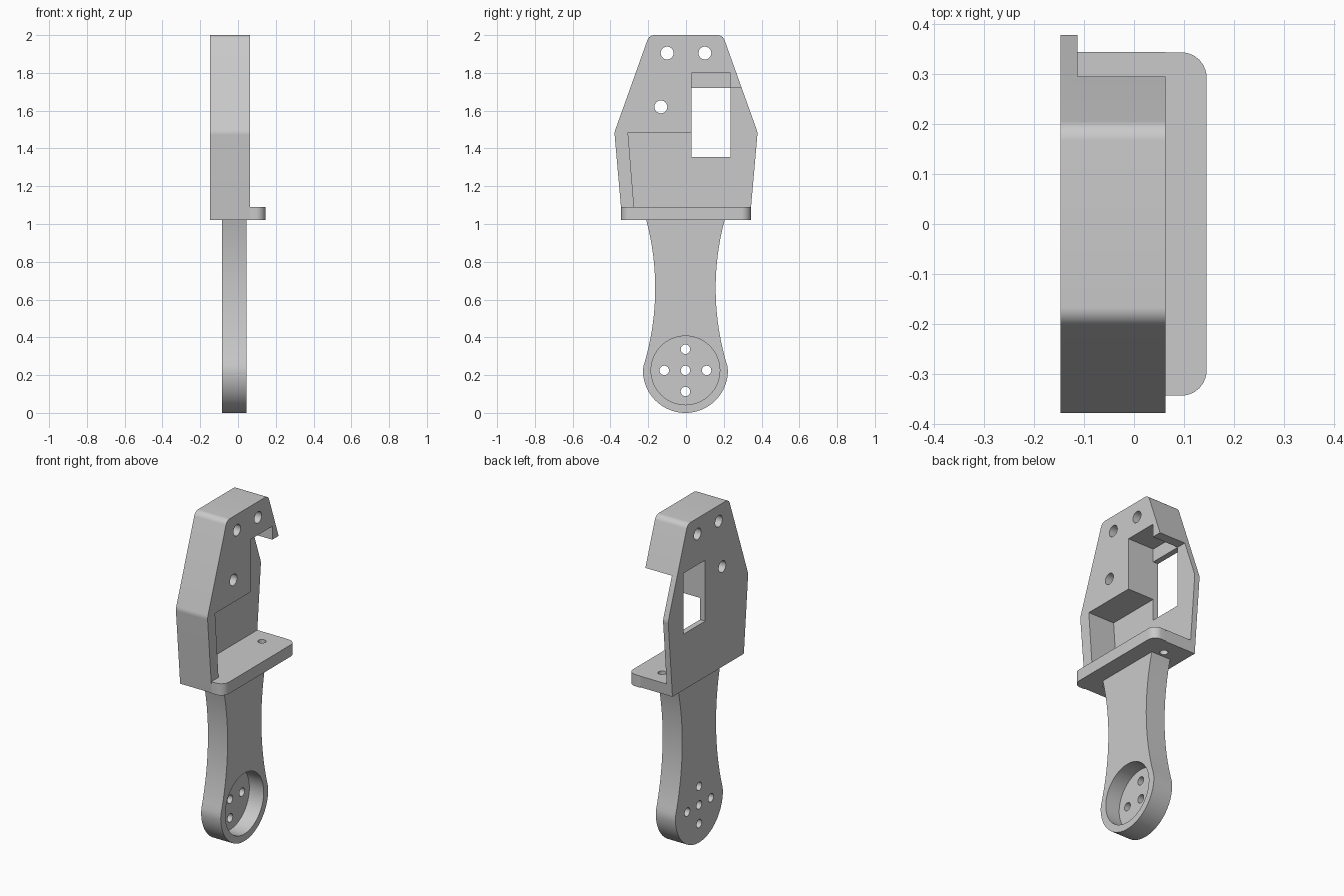
import bpy, bmesh, math
from mathutils import Vector

cube = bpy.data.objects.get("Cube")
if cube:
    bpy.data.objects.remove(cube)

GREY = (0.59, 0.59, 0.59, 1)
grey = bpy.data.materials.new("plain_grey")
grey.use_nodes = True
grey.diffuse_color = GREY
grey.node_tree.nodes["Principled BSDF"].inputs["Base Color"].default_value = GREY


def prism(name, outline, axis, lo, hi):
    """Extrude a 2D outline: (y, z) along x, or (x, y) along z."""
    bm = bmesh.new()
    place = (lambda a, b: (lo, a, b)) if axis == "x" else (lambda a, b: (a, b, lo))
    face = bm.faces.new([bm.verts.new(place(a, b)) for a, b in outline])
    moved = bmesh.ops.extrude_face_region(bm, geom=[face])["geom"]
    step = Vector((hi - lo, 0, 0)) if axis == "x" else Vector((0, 0, hi - lo))
    bmesh.ops.translate(bm, vec=step, verts=[v for v in moved if isinstance(v, bmesh.types.BMVert)])
    bmesh.ops.recalc_face_normals(bm, faces=bm.faces)
    mesh = bpy.data.meshes.new(name)
    bm.to_mesh(mesh)
    bm.free()
    mesh.materials.append(grey)
    obj = bpy.data.objects.new(name, mesh)
    bpy.context.collection.objects.link(obj)
    return obj


def circle(cx, cy, r, n=32):
    return [(cx + r * math.cos(math.tau * i / n), cy + r * math.sin(math.tau * i / n)) for i in range(n)]


def rounded(points, n=8):
    """Replace each (a, b, radius) corner by an arc."""
    out = []
    for i, (a, b, r) in enumerate(points):
        p = Vector((a, b))
        if not r:
            out.append((a, b))
            continue
        u = (Vector(points[i - 1][:2]) - p).normalized()
        v = (Vector(points[(i + 1) % len(points)][:2]) - p).normalized()
        half = u.angle(v) / 2
        centre = p + (u + v).normalized() * (r / math.sin(half))
        start = p + u * (r / math.tan(half)) - centre
        end = p + v * (r / math.tan(half)) - centre
        for k in range(n + 1):
            out.append(tuple(centre + start.lerp(end, k / n).normalized() * r))
    return out


def cut(obj, cutters):
    bpy.context.view_layer.objects.active = obj
    for c in cutters:
        mod = obj.modifiers.new("cut", "BOOLEAN")
        mod.operation, mod.solver, mod.object = "DIFFERENCE", "EXACT", c
        bpy.ops.object.modifier_apply(modifier=mod.name)
        bpy.data.objects.remove(c)


def smooth(obj):
    bpy.ops.object.select_all(action="DESELECT")
    obj.select_set(True)
    bpy.context.view_layer.objects.active = obj
    bpy.ops.object.shade_smooth_by_angle(angle=math.radians(25))


# Head: thick tapered block with rounded shoulders
head = prism("bracket_head", rounded([
    (-0.338, 1.02, 0), (0.338, 1.02, 0), (0.379, 1.485, 0.06),
    (0.195, 2.0, 0.04), (-0.195, 2.0, 0.04), (-0.379, 1.485, 0.06)]), "x", -0.147, 0.063)

# Stepped pocket leaving a thin back wall, then window and bolt holes
pocket = prism("pocket", [
    (-0.307, 1.485), (0.028, 1.485), (0.028, 1.80), (0.235, 1.80),
    (0.235, 1.72), (0.5, 1.72), (0.5, 1.09), (-0.275, 1.09)], "x", -0.113, 0.3)
window = prism("window", [(0.028, 1.355), (0.235, 1.355), (0.235, 1.72), (0.028, 1.72)], "x", -0.3, 0.0)
bolts = [prism("bolt_hole", circle(y, z, 0.034), "x", -0.3, 0.3)
         for y, z in ((-0.1, 1.905), (0.1, 1.905), (-0.133, 1.62))]
shelf_holes = [prism("shelf_hole", circle(-0.01, y, 0.023), "z", 0.95, 1.15) for y in (-0.24, 0.24)]
cut(head, [pocket, window] + bolts + shelf_holes)
smooth(head)

# Shelf lip projecting from the foot of the head
shelf = prism("shelf_lip", rounded([
    (0.063, -0.343, 0), (0.145, -0.343, 0.05), (0.145, 0.343, 0.05), (0.063, 0.343, 0)]), "z", 1.02, 1.09)
smooth(shelf)

# Arm: waisted sides running into a round end
hub_y, hub_z, hub_r = -0.003, 0.225, 0.225
side = []
for i in range(25):
    z = 1.02 - 0.77 * i / 24
    side.append((0.16 + 1.4 - math.sqrt(1.4 ** 2 - (z - 0.66) ** 2), z))
end = [(hub_r * math.cos(t), hub_z + hub_r * math.sin(t))
       for t in (-math.pi * k / 40 for k in range(41))]
outline = side + end + [(-y, z) for y, z in reversed(side)]
arm = prism("arm", [(y + hub_y, z) for y, z in outline], "x", -0.085, 0.045)

# Round recess with five screw holes
recess = prism("recess", circle(hub_y, hub_z, 0.182, 64), "x", -0.05, 0.2)
screws = [prism("screw_hole", circle(hub_y + dy, hub_z + dz, 0.025, 24), "x", -0.2, 0.2)
          for dy, dz in ((0, 0), (0.112, 0), (-0.112, 0), (0, 0.112), (0, -0.112))]
cut(arm, [recess] + screws)
smooth(arm)
